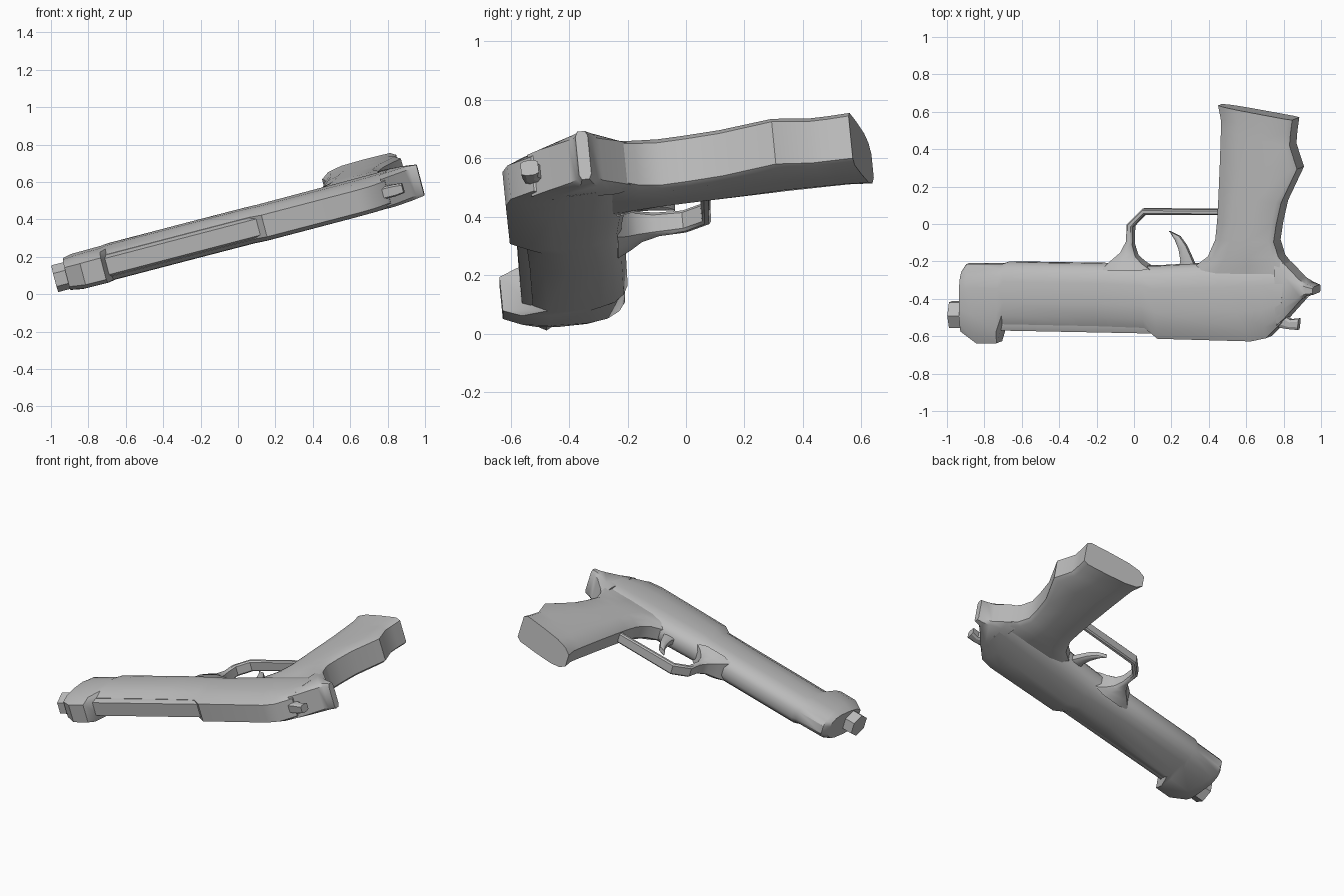
import bpy, bmesh, math
from mathutils import Matrix, Vector

if "Cube" in bpy.data.objects:
    bpy.data.objects.remove(bpy.data.objects["Cube"], do_unlink=True)

# One grey metal for every part
grey = bpy.data.materials.new("grey_metal")
grey.use_nodes = True
colour = (0.5, 0.5, 0.5, 1)
grey.diffuse_color = colour
grey.node_tree.nodes["Principled BSDF"].inputs["Base Color"].default_value = colour

# Parts are drawn in plan (x, y) with half thickness h, then laid on a tilted plane
SX, SY, Z0 = 0.263, 0.1, 0.389
n = Vector((-SX, -SY, 1)).normalized()
TILT = Matrix(((1, 0, n.x, 0), (0, 1, n.y, 0), (SX, SY, n.z, Z0), (0, 0, 0, 1)))


def loft(name, rows, profile, angle=35):
    """Skin mirrored sections. rows: (ax, ay, bx, by, scale); profile: (t from a to b, h)."""
    bm = bmesh.new()
    outline = list(profile) + [(t, -h) for t, h in reversed(profile)]
    rings = []
    for ax, ay, bx, by, s in rows:
        rings.append([bm.verts.new((ax + (bx - ax) * t, ay + (by - ay) * t, h * s))
                      for t, h in outline])
    count = len(outline)
    for r, q in zip(rings, rings[1:]):
        for i in range(count):
            j = (i + 1) % count
            bm.faces.new((r[i], r[j], q[j], q[i]))
    bm.faces.new(rings[0])
    bm.faces.new(rings[-1])
    bm.transform(TILT)
    bmesh.ops.recalc_face_normals(bm, faces=bm.faces)
    mesh = bpy.data.meshes.new(name)
    bm.to_mesh(mesh)
    bm.free()
    mesh.materials.append(grey)
    ob = bpy.data.objects.new(name, mesh)
    bpy.context.collection.objects.link(ob)
    bpy.ops.object.select_all(action="DESELECT")
    ob.select_set(True)
    bpy.context.view_layer.objects.active = ob
    bpy.ops.object.shade_smooth_by_angle(angle=math.radians(angle))
    return ob


ROUND = [(0, 0.028), (0.05, 0.058), (0.15, 0.082), (0.3, 0.094),
         (0.62, 0.095), (0.85, 0.085), (1, 0.06)]
BAR = [(0, 0.75), (0.25, 1), (0.75, 1), (1, 0.75)]

# Main body with the slide, from the muzzle to the rear tang
loft("body", [
    (-0.915, -0.25, -0.915, -0.57, 0.88),
    (-0.89, -0.212, -0.83, -0.632, 0.98),
    (-0.70, -0.212, -0.72, -0.632, 1),
    (-0.67, -0.202, -0.69, -0.53, 1),
    (-0.15, -0.21, -0.20, -0.54, 1),
    (0.05, -0.222, 0.07, -0.55, 1),
    (0.12, -0.223, 0.14, -0.608, 1),
    (0.45, -0.205, 0.64, -0.622, 1),
    (0.70, -0.20, 0.72, -0.605, 1),
    (0.83, -0.22, 0.80, -0.525, 1),
], ROUND)

# Rear tang that sweeps out over the grip
loft("rear_tang", [
    (0.77, -0.17, 0.78, -0.535, 0.093),
    (0.83, -0.215, 0.82, -0.50, 0.094),
    (0.90, -0.29, 0.91, -0.40, 0.093),
    (0.94, -0.315, 0.935, -0.38, 0.09),
    (0.977, -0.33, 0.975, -0.372, 0.085),
], [(0, 0.8), (0.2, 1), (0.8, 1), (1, 0.8)])

# Barrel seen in the open top of the slide
loft("barrel", [
    (-0.74, -0.45, -0.72, -0.565, 1),
    (0.12, -0.45, 0.14, -0.582, 1),
], [(0, 0.058), (0.75, 0.058), (1, 0.045)], 25)

# Six-sided muzzle
loft("muzzle", [
    (-0.98, -0.415, -0.98, -0.553, 1),
    (-0.88, -0.415, -0.88, -0.553, 1),
], [(0, 0.036), (0.5, 0.074), (1, 0.036)], 25)

# Grip, front edge paired with back edge
loft("grip", [
    (0.30, -0.26, 0.86, -0.28, 0.85),
    (0.345, -0.215, 0.83, -0.22, 0.92),
    (0.405, -0.17, 0.79, -0.17, 0.98),
    (0.445, -0.08, 0.765, -0.09, 1),
    (0.455, 0.02, 0.778, 0.0, 1),
    (0.462, 0.15, 0.805, 0.12, 1),
    (0.47, 0.34, 0.89, 0.30, 1),
    (0.475, 0.50, 0.85, 0.425, 0.98),
    (0.475, 0.56, 0.855, 0.49, 0.98),
    (0.46, 0.638, 0.865, 0.563, 1),
], [(0, 0.042), (0.1, 0.072), (0.28, 0.088), (0.6, 0.093), (0.93, 0.093), (1, 0.075)], 40)

# Trigger guard, outer edge paired with inner edge
loft("trigger_guard", [
    (-0.16, -0.24, 0.10, -0.24, 0.085),
    (-0.11, -0.19, 0.05, -0.205, 0.068),
    (-0.065, -0.15, 0.015, -0.17, 0.05),
    (-0.035, -0.09, -0.002, -0.11, 0.04),
    (-0.033, 0.0, 0.0, -0.012, 0.037),
    (0.05, 0.083, 0.062, 0.052, 0.037),
    (0.47, 0.079, 0.47, 0.05, 0.034),
], BAR, 40)

# Curved trigger
loft("trigger", [
    (0.190, -0.038, 0.200, -0.046, 0.016),
    (0.245, -0.065, 0.222, -0.085, 0.02),
    (0.280, -0.115, 0.242, -0.135, 0.022),
    (0.305, -0.17, 0.252, -0.19, 0.024),
    (0.335, -0.24, 0.245, -0.24, 0.026),
], BAR, 40)

# Hammer at the back of the slide
loft("hammer", [
    (0.78, -0.47, 0.77, -0.55, 0.032),
    (0.84, -0.51, 0.83, -0.56, 0.032),
    (0.885, -0.505, 0.88, -0.565, 0.026),
], BAR, 25)
